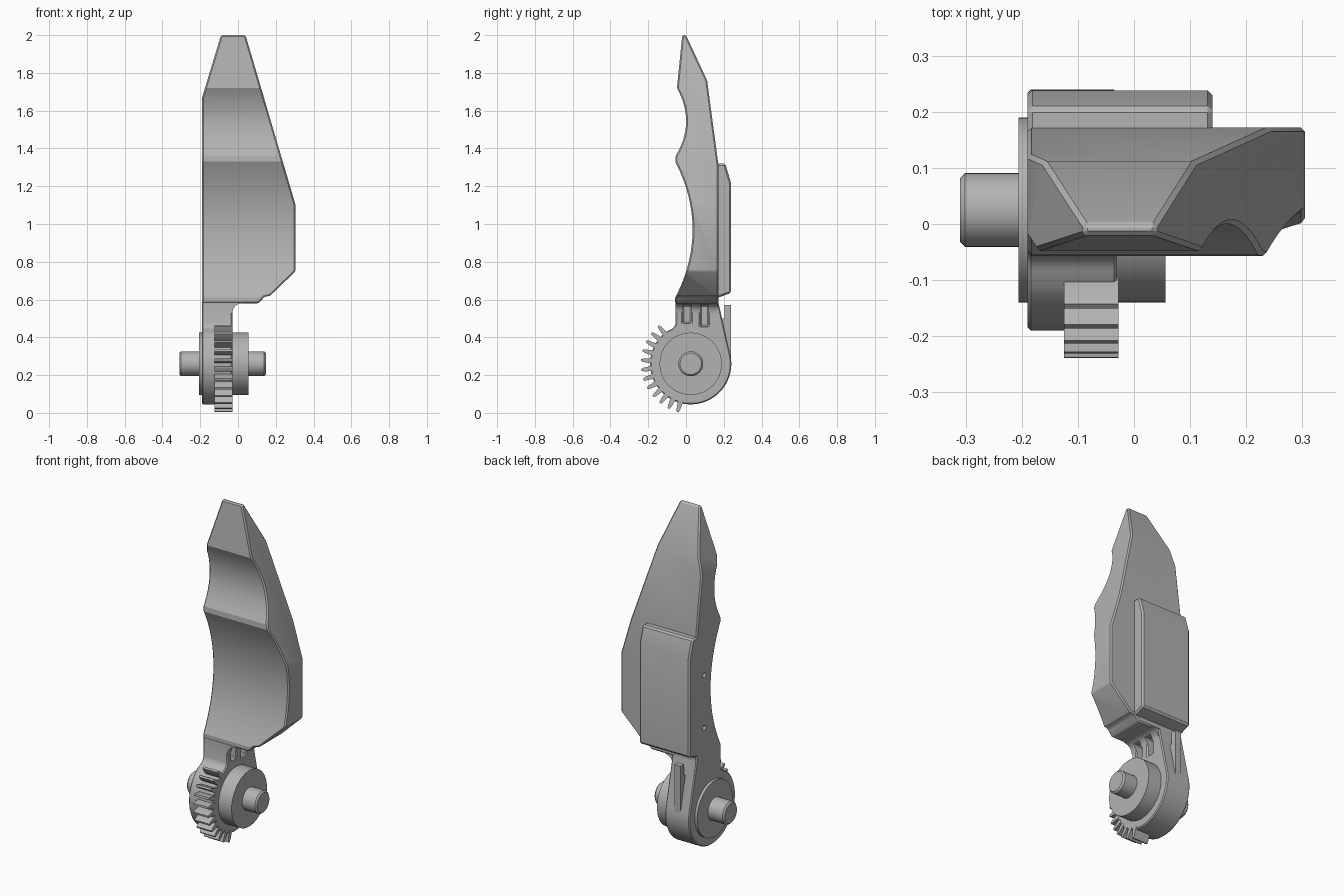
import bpy, bmesh
from math import sin, cos, radians
from mathutils import Vector

cube = bpy.data.objects.get("Cube")
if cube:
    bpy.data.objects.remove(cube)

grey = bpy.data.materials.new("plain grey")
grey.use_nodes = True
COLOUR = (0.45, 0.45, 0.45, 1)
grey.diffuse_color = COLOUR
grey.node_tree.nodes["Principled BSDF"].inputs["Base Color"].default_value = COLOUR


def prism(name, points, low, high, axis="x"):
    """Extrude an outline: (y, z) along x, or (x, z) along y."""
    bm = bmesh.new()
    place = (lambda a, b, d: (d, a, b)) if axis == "x" else (lambda a, b, d: (a, d, b))
    face = bm.faces.new([bm.verts.new(place(a, b, low)) for a, b in points])
    out = bmesh.ops.extrude_face_region(bm, geom=[face])["geom"]
    moved = [v for v in out if isinstance(v, bmesh.types.BMVert)]
    bmesh.ops.translate(bm, verts=moved, vec=place(0, 0, high - low))
    bmesh.ops.recalc_face_normals(bm, faces=bm.faces)
    mesh = bpy.data.meshes.new(name)
    bm.to_mesh(mesh)
    bm.free()
    mesh.materials.append(grey)
    obj = bpy.data.objects.new(name, mesh)
    bpy.context.scene.collection.objects.link(obj)
    return obj


def bow(p, q, sag, steps=16):
    """Points curving from p to q, bulging to the left of travel by sag."""
    p, q = Vector(p), Vector(q)
    side = Vector((p.y - q.y, q.x - p.x)).normalized()
    return [tuple(p.lerp(q, i / steps) + side * sag * 4 * (i / steps) * (1 - i / steps))
            for i in range(steps + 1)]


def ring(radius, start=0, end=360, steps=48, centre=(0.025, 0.26)):
    closed = end - start == 360
    n = steps if closed else steps + 1
    angles = [radians(start + (end - start) * i / steps) for i in range(n)]
    return [(centre[0] + radius * cos(t), centre[1] + radius * sin(t)) for t in angles]


def box(name, x0, x1, y0, y1, z0, z1):
    return prism(name, [(y0, z0), (y1, z0), (y1, z1), (y0, z1)], x0, x1)


def finish(obj, cutters=(), operation="DIFFERENCE", chamfer=0.0):
    """Apply cuts and chamfers, remove the cutters, set the shading."""
    for cutter in cutters:
        cutter.hide_render = True
        mod = obj.modifiers.new("cut", "BOOLEAN")
        mod.operation, mod.object, mod.solver = operation, cutter, "EXACT"
    if chamfer:
        mod = obj.modifiers.new("chamfer", "BEVEL")
        mod.width, mod.segments = chamfer, 1
        mod.limit_method, mod.angle_limit = "ANGLE", radians(35)
    graph = bpy.context.evaluated_depsgraph_get()
    graph.update()
    mesh = bpy.data.meshes.new_from_object(obj.evaluated_get(graph))
    obj.modifiers.clear()
    obj.data = mesh
    for cutter in cutters:
        bpy.data.objects.remove(cutter)
    bpy.ops.object.select_all(action="DESELECT")
    obj.select_set(True)
    bpy.context.view_layer.objects.active = obj
    bpy.ops.object.shade_smooth_by_angle(angle=radians(25))


# Blade: scalloped side profile trimmed to the tapering front outline
side = ([(0.0, 2), (-0.02, 2)]
        + bow((-0.048, 1.72), (-0.055, 1.36), 0.052)
        + bow((-0.057, 1.33), (-0.057, 0.61), 0.092, 24)
        + [(-0.057, 0.58), (0.172, 0.58), (0.172, 1.31), (0.112, 1.76)])
front = [(-0.09, 2.1), (-0.09, 2), (-0.19, 1.67), (-0.19, 0.58), (0.11, 0.58),
         (0.14, 0.615), (0.17, 0.62), (0.305, 0.75), (0.305, 1.1), (0.04, 2), (0.04, 2.1)]
blade = prism("blade", side, -0.4, 0.4)
finish(blade, [prism("outline", front, -0.3, 0.4, "y")], "INTERSECT", 0.009)

# Two small pin holes in the right side of the blade
holes = [prism("hole", ring(0.014, steps=16, centre=(0.1, z)), -0.3, -0.16)
         for z in (0.76, 1.07)]
finish(blade, holes)

# Raised plate on the back
plate = prism("back_plate", [(0.15, 0.61), (0.17, 0.61), (0.238, 0.635), (0.238, 1.22),
                             (0.208, 1.32), (0.15, 1.32)], -0.19, 0.14)
finish(plate, chamfer=0.009)


def pockets():
    return [box("pocket", -0.08, 0.06, y, y + 0.043, z, 0.57)
            for y, z in ((-0.017, 0.475), (0.076, 0.46))]


# Arm running down into the round hub
arm = prism("arm_and_hub", ring(0.215, 12, -230) + bow((-0.085, 0.44), (-0.055, 0.475), -0.006, 6)
            + [(-0.055, 0.6), (0.17, 0.6), (0.175, 0.57)], -0.19, -0.03)
finish(arm, pockets(), chamfer=0.006)

# Curved web joining the arm to the underside of the blade
web = prism("web", [(-0.04, 0.6), (0.04, 0.6)] + bow((0.02, 0.58), (-0.03, 0.53), -0.014, 10)
            + [(-0.04, 0.53)], -0.055, 0.168, "y")
finish(web, pockets())

# Upright rib behind the arm
rib = prism("back_rib", [(0.15, 0.26), (0.237, 0.26), (0.237, 0.57), (0.205, 0.57),
                         (0.203, 0.5), (0.185, 0.5)], -0.13, -0.09)
finish(rib)

# Partial gear on the front of the hub
PITCH = 11.3
for i in range(12):
    a = 130.5 + i * PITCH
    tooth = [p for r, half in ((0.2, 3.8), (0.225, 3.1), (0.25, 2.2), (0.264, 1.2))
             for p in ring(r, a - half, a + half, 1)]
    finish(prism("gear_tooth", tooth[::2] + tooth[::-2], -0.125, -0.028))

# Round collars and the axle
finish(prism("left_collar", ring(0.165), -0.04, 0.056))
finish(prism("right_collar", ring(0.165), -0.206, -0.18))
finish(prism("axle", ring(0.066, steps=32), -0.31, 0.147), chamfer=0.009)
